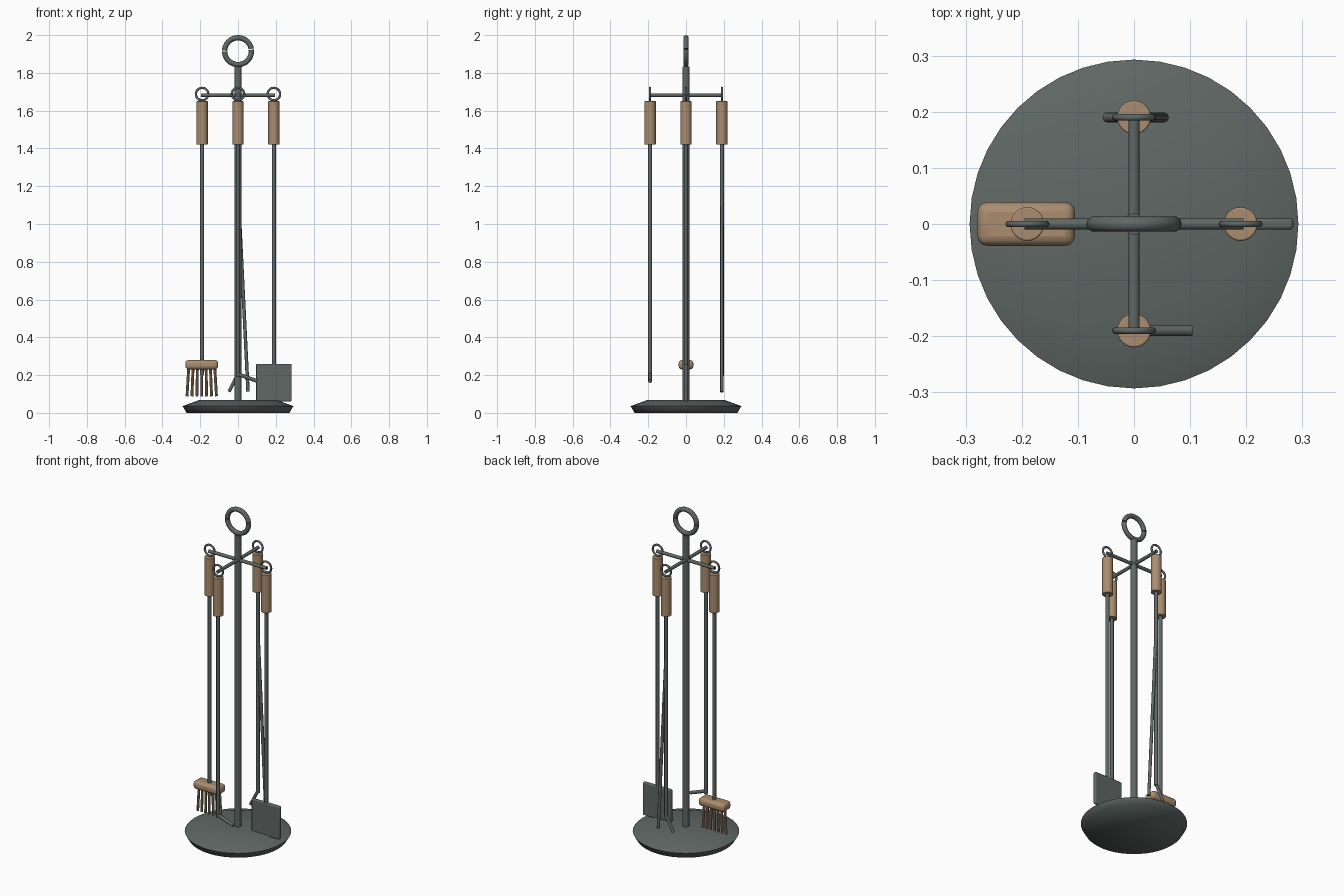
import bpy, bmesh, math
from mathutils import Vector

cube = bpy.data.objects.get("Cube")
if cube:
    bpy.data.objects.remove(cube, do_unlink=True)


def make_material(name, rgb):
    mat = bpy.data.materials.new(name)
    mat.use_nodes = True
    mat.diffuse_color = (*rgb, 1)
    mat.node_tree.nodes["Principled BSDF"].inputs["Base Color"].default_value = (*rgb, 1)
    return mat


iron = make_material("dark iron", (0.115, 0.137, 0.128))
wood = make_material("light wood", (0.40, 0.265, 0.16))


def finish(name, bm, mat, bevel=0, angle=40):
    bmesh.ops.recalc_face_normals(bm, faces=bm.faces)
    mesh = bpy.data.meshes.new(name)
    bm.to_mesh(mesh)
    bm.free()
    mesh.materials.append(mat)
    obj = bpy.data.objects.new(name, mesh)
    bpy.context.collection.objects.link(obj)
    if bevel:
        mod = obj.modifiers.new("soft edges", 'BEVEL')
        mod.width, mod.segments, mod.limit_method = bevel, 3, 'ANGLE'
    bpy.ops.object.select_all(action='DESELECT')
    obj.select_set(True)
    bpy.context.view_layer.objects.active = obj
    bpy.ops.object.shade_smooth_by_angle(angle=math.radians(angle))
    return obj


def rod(name, start, end, radius, mat=iron, sides=12, bevel=0):
    a, b = Vector(start), Vector(end)
    bm = bmesh.new()
    bmesh.ops.create_cone(bm, cap_ends=True, segments=sides, radius1=radius,
                          radius2=radius, depth=(b - a).length)
    turn = (b - a).to_track_quat('Z', 'Y').to_matrix().to_4x4()
    bm.transform(turn)
    bmesh.ops.translate(bm, verts=bm.verts, vec=(a + b) / 2)
    return finish(name, bm, mat, bevel)


def block(name, center, size, mat, bevel):
    bm = bmesh.new()
    bmesh.ops.create_cube(bm, size=1)
    bmesh.ops.scale(bm, verts=bm.verts, vec=size)
    bmesh.ops.translate(bm, verts=bm.verts, vec=center)
    return finish(name, bm, mat, bevel)


def arc(name, center, radius, thickness, start, sweep, steps=24, sides=10):
    """Round bar bent in the upright x-z plane; a full sweep closes it."""
    closed = sweep >= 360
    bm = bmesh.new()
    loops = []
    for i in range(steps if closed else steps + 1):
        a = math.radians(start + sweep * i / steps)
        loop = []
        for j in range(sides):
            t = math.tau * j / sides
            r = radius + thickness * math.cos(t)
            loop.append(bm.verts.new((center[0] + r * math.cos(a),
                                      center[1] + thickness * math.sin(t),
                                      center[2] + r * math.sin(a))))
        loops.append(loop)
    for i in range(steps):
        p, q = loops[i], loops[(i + 1) % len(loops)]
        for j in range(sides):
            k = (j + 1) % sides
            bm.faces.new((p[j], p[k], q[k], q[j]))
    if not closed:
        bm.faces.new(loops[0])
        bm.faces.new(loops[-1])
    return finish(name, bm, iron)


# Round base, turned from a profile
bm = bmesh.new()
profile = [(0, 0), (0.272, 0), (0.293, 0.036), (0.205, 0.068), (0, 0.068)]
points = [bm.verts.new((r, 0, z)) for r, z in profile]
edges = [bm.edges.new(pair) for pair in zip(points, points[1:])]
bmesh.ops.spin(bm, geom=points + edges, cent=(0, 0, 0), axis=(0, 0, 1),
               angle=math.tau, steps=40)
bmesh.ops.remove_doubles(bm, verts=bm.verts, dist=0.0001)
finish("base", bm, iron, angle=60)

# Post, carrying ring and cross arms
rod("post", (0, 0, 0.05), (0, 0, 1.835), 0.019, sides=16)
for side, start in (("upper", 10), ("lower", 182)):
    arc("carry_ring_" + side, (0, 0, 1.915), 0.071, 0.014, start, 168 if start < 90 else 184)
rod("cross_arm_x", (-0.195, 0, 1.682), (0.195, 0, 1.682), 0.010)
rod("cross_arm_y", (0, -0.195, 1.682), (0, 0.195, 1.682), 0.010)

# Four tools: hanging ring, wooden handle and shaft
tools = {"brush": (-0.19, 0, 0.2), "shovel": (0.19, 0, 0.24),
         "poker": (0, -0.19, 0.19), "tongs": (0, 0.19, 0.195)}
for name, (x, y, bottom) in tools.items():
    arc(name + "_ring", (x, y, 1.688), 0.033, 0.006, 0, 360)
    rod(name + "_handle", (x, y, 1.42), (x, y, 1.65), 0.030, wood, 24, 0.003)
    rod(name + "_shaft", (x, y, bottom), (x, y, 1.43), 0.011)

# Brush head with splayed bristle tufts
block("brush_head", (-0.192, 0, 0.255), (0.174, 0.078, 0.05), wood, 0.018)
for i in range(7):
    s = i - 3
    rod("bristle_tuft", (-0.192 + s * 0.023, 0, 0.24), (-0.192 + s * 0.026, 0, 0.088),
        0.0075, wood, 8)

# Shovel blade
block("shovel_blade", (0.19, 0, 0.16), (0.188, 0.02, 0.2), iron, 0.006)

# Poker hook
rod("poker_hook", (-0.005, -0.19, 0.207), (0.102, -0.19, 0.168), 0.010)

# Tongs: short bent foot and long second leg
rod("tongs_foot", (0, 0.19, 0.205), (-0.048, 0.19, 0.112), 0.009)
rod("tongs_leg", (0, 0.19, 1.2), (0.053, 0.19, 0.112), 0.009)
